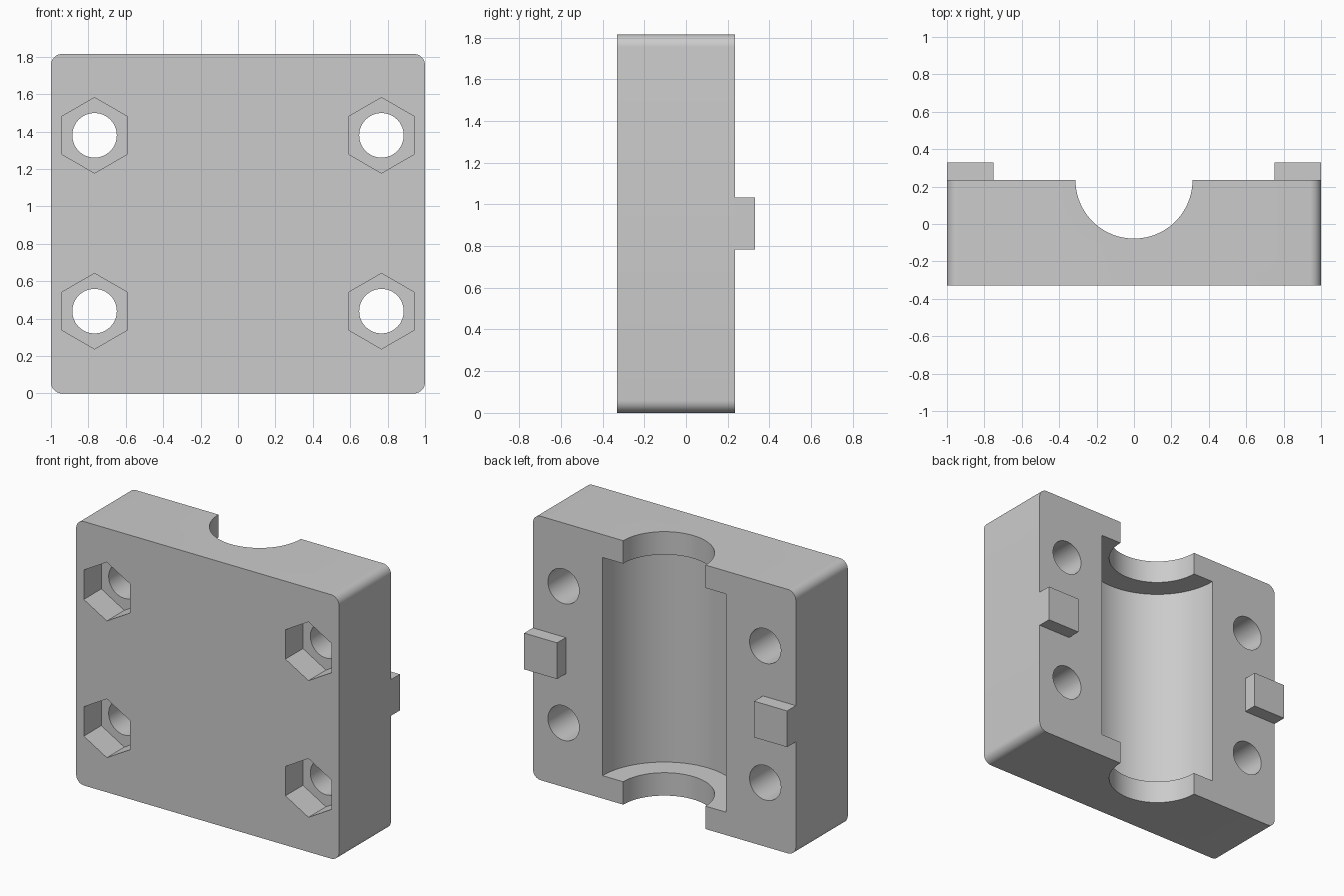
import bpy
import bmesh
import math
from mathutils import Matrix

cube = bpy.data.objects.get("Cube")
if cube:
    bpy.data.objects.remove(cube, do_unlink=True)

HEIGHT = 1.815
FRONT, BACK = -0.33, 0.235
TAB_BACK = 0.33
MID = HEIGHT / 2

grey = bpy.data.materials.new("plain grey")
grey.use_nodes = True
colour = (0.6, 0.6, 0.6, 1)
grey.diffuse_color = colour
grey.node_tree.nodes["Principled BSDF"].inputs["Base Color"].default_value = colour


def finish(name, bm):
    mesh = bpy.data.meshes.new(name)
    bm.to_mesh(mesh)
    bm.free()
    mesh.materials.append(grey)
    obj = bpy.data.objects.new(name, mesh)
    bpy.context.collection.objects.link(obj)
    return obj


def box(name, low, high, corner=0):
    bm = bmesh.new()
    size = [b - a for a, b in zip(low, high)]
    centre = [(a + b) / 2 for a, b in zip(low, high)]
    bmesh.ops.create_cube(
        bm, size=1, matrix=Matrix.Translation(centre) @ Matrix.Diagonal((*size, 1)))
    if corner:
        # Round only the edges that run front to back
        edges = [e for e in bm.edges
                 if abs(e.verts[0].co.y - e.verts[1].co.y) > 0.1]
        bmesh.ops.bevel(bm, geom=edges, offset=corner, segments=8,
                        profile=0.5, affect='EDGES')
    return finish(name, bm)


def cylinder(name, centre, radius, length, sides, along_y=False):
    bm = bmesh.new()
    turn = Matrix.Rotation(math.pi / 2, 4, 'X') if along_y else Matrix()
    bmesh.ops.create_cone(
        bm, cap_ends=True, segments=sides, radius1=radius, radius2=radius,
        depth=length, matrix=Matrix.Translation(centre) @ turn)
    return finish(name, bm)


def cut(body, cutter):
    cutter.hide_render = True
    mod = body.modifiers.new("cut", 'BOOLEAN')
    mod.operation = 'DIFFERENCE'
    mod.solver = 'EXACT'
    mod.object = cutter
    bpy.context.view_layer.objects.active = body
    bpy.ops.object.modifier_apply(modifier=mod.name)
    bpy.data.objects.remove(cutter, do_unlink=True)


# Clamp block with rounded corners
block = box("clamp_block", (-1, FRONT, 0), (1, BACK, HEIGHT), corner=0.06)

# Through channel for the shaft and the wider pocket between the end walls
cut(block, cylinder("shaft_channel", (0, BACK, MID), 0.313, HEIGHT + 0.4, 96))
cut(block, cylinder("bearing_pocket", (0, BACK, MID), 0.47, 1.5, 96))

# Bolt holes with hexagonal nut recesses in the front
NUT_DEPTH = 0.19
for x in (-0.767, 0.767):
    for z in (0.44, 1.38):
        cut(block, cylinder("bolt_hole", (x, 0, z), 0.119, 2, 48, True))
        cut(block, cylinder("nut_recess", (x, FRONT, z), 0.202,
                            NUT_DEPTH * 2, 6, True))

# Smooth the bores and rounded corners, keep hard edges
bpy.ops.object.select_all(action='DESELECT')
block.select_set(True)
bpy.context.view_layer.objects.active = block
bpy.ops.object.shade_smooth_by_angle(angle=math.radians(30))

# Locating tabs on the back face
for side, sign in (("left", 1), ("right", -1)):
    xs = sorted((sign * 0.75, sign))
    box(side + "_locating_tab", (xs[0], BACK, 0.783), (xs[1], TAB_BACK, 1.032))
